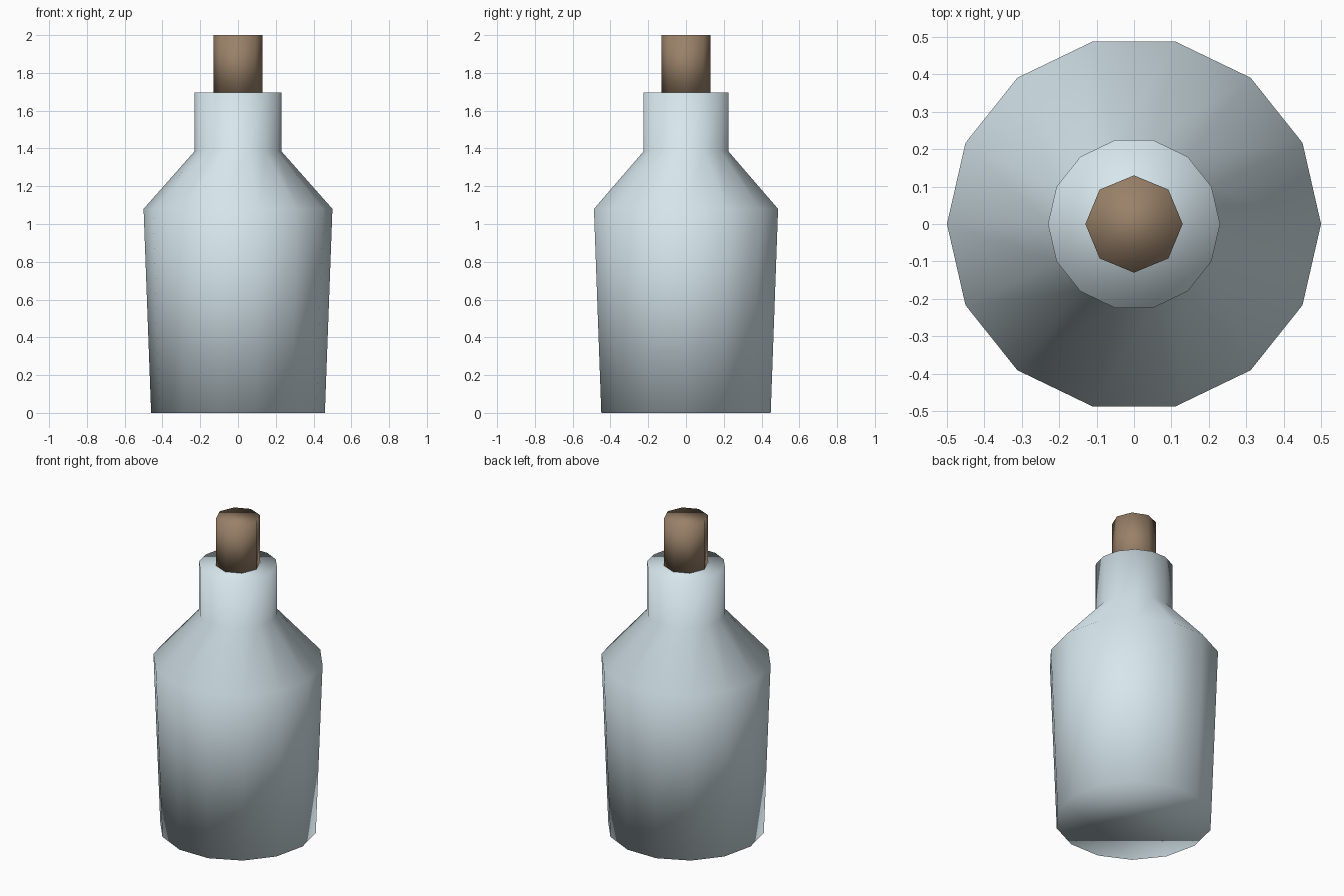
import bpy, bmesh
from math import cos, sin, tau

if "Cube" in bpy.data.objects:
    bpy.data.objects.remove(bpy.data.objects["Cube"])


def turned(name, profile, sides, color):
    """Closed solid of revolution from (radius, z) points, smooth shaded."""
    bm = bmesh.new()
    rings = [[bm.verts.new((r * cos(tau * i / sides), r * sin(tau * i / sides), z))
              for i in range(sides)] for r, z in profile]
    for low, high in zip(rings, rings[1:]):
        for i in range(sides):
            j = (i + 1) % sides
            bm.faces.new((low[i], low[j], high[j], high[i]))
    bm.faces.new(rings[0][::-1])
    bm.faces.new(rings[-1])
    for face in bm.faces:
        face.smooth = True
    mesh = bpy.data.meshes.new(name)
    bm.to_mesh(mesh)
    bm.free()
    mat = bpy.data.materials.new(name + "_material")
    mat.diffuse_color = color
    mat.use_nodes = True
    mat.node_tree.nodes["Principled BSDF"].inputs["Base Color"].default_value = mat.diffuse_color
    mesh.materials.append(mat)
    obj = bpy.data.objects.new(name, mesh)
    bpy.context.collection.objects.link(obj)
    return obj


# Glass body: tapered base, sloped shoulder, straight neck
turned("bottle", [(0.46, 0), (0.5, 1.08), (0.23, 1.385), (0.23, 1.695)],
       14, (0.68, 0.80, 0.85, 1))

# Stopper standing in the neck
turned("cork", [(0.13, 1.69), (0.13, 2.0)], 8, (0.32, 0.22, 0.14, 1))
